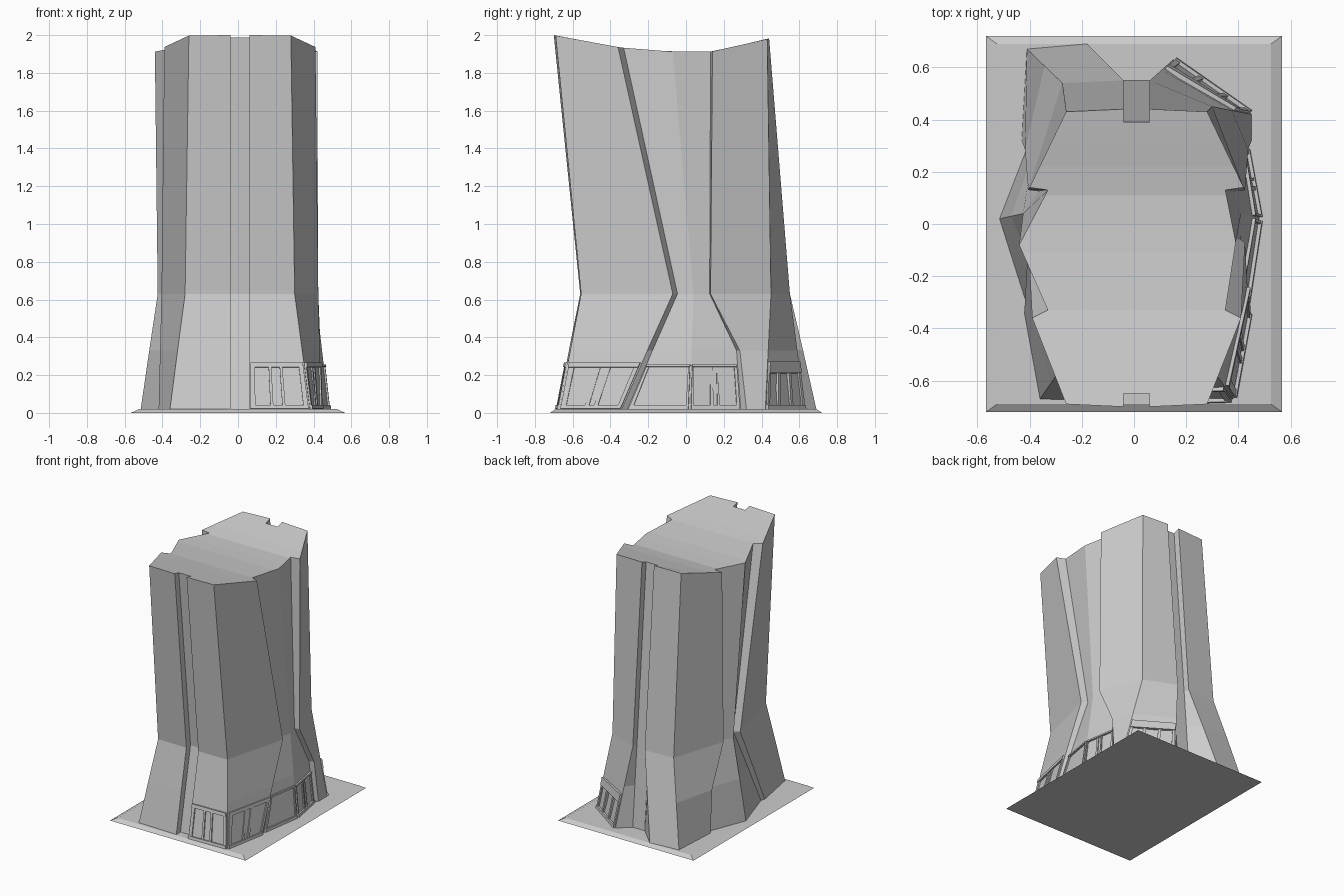
import bpy, bmesh
from mathutils import Vector

if "Cube" in bpy.data.objects:
    bpy.data.objects.remove(bpy.data.objects["Cube"], do_unlink=True)

grey = bpy.data.materials.new("pale_grey")
grey.use_nodes = True
colour = (0.6, 0.6, 0.6, 1)
grey.diffuse_color = colour
grey.node_tree.nodes["Principled BSDF"].inputs["Base Color"].default_value = colour


def finish(name, bm):
    bmesh.ops.recalc_face_normals(bm, faces=bm.faces)
    mesh = bpy.data.meshes.new(name)
    bm.to_mesh(mesh)
    bm.free()
    mesh.materials.append(grey)
    obj = bpy.data.objects.new(name, mesh)
    bpy.context.collection.objects.link(obj)
    return obj


def loft(bm, rings):
    """Skin a stack of closed rings and cap both ends; returns the top cap."""
    loops = [[bm.verts.new(p) for p in ring] for ring in rings]
    count = len(loops[0])
    for low, high in zip(loops, loops[1:]):
        for i in range(count):
            j = (i + 1) % count
            bm.faces.new((low[i], low[j], high[j], high[i]))
    bm.faces.new(loops[0][::-1])
    return bm.faces.new(loops[-1])


# Half outline of the tower: each corner at ground, waist and roof
CENTRE = 0.01
right_half = {
    "front_slot_floor": [(.05, -.63), (.05, -.51), (.05, -.65)],
    "front_slot_edge": [(.05, -.68), (.05, -.56), (.05, -.70)],
    "front_corner": [(.37, -.67), (.29, -.555), (.27, -.69)],
    "front_groove_edge": [(.43, -.34), (.415, -.07), (.40, -.36)],
    "front_groove_floor": [(.42, -.31), (.375, -.045), (.34, -.33)],
    "side_ridge": [(.47, .02), (.40, .04), (.38, -.07)],
    "back_groove_floor": [(.42, .29), (.375, .125), (.34, .13)],
    "back_groove_edge": [(.44, .32), (.415, .13), (.41, .14)],
    "back_corner": [(.44, .42), (.29, .45), (.27, .43)],
    "back_slot_edge": [(.14, .63), (.05, .55), (.05, .44)],
    "back_slot_floor": [(.05, .55), (.05, .50), (.05, .39)],
}
left_half = dict(right_half)
left_half["side_ridge"] = [(.525, .02), (.435, .04), (.45, -.08)]
left_half["back_corner"] = [(.42, .67), (.285, .54), (.27, .43)]
left_half["back_slot_edge"] = [(.19, .69), (.05, .55), (.05, .44)]

GROUND, KNEE, WAIST = 0.02, 0.33, 0.63


def roof_height(y):
    d = y - 0.05
    return 1.91 + (0.16 if d < 0 else 0.48) * d * d


def corner(half, name, level, side=1):
    """Corner point at ground, knee, waist or roof."""
    ground, waist, roof = (Vector(p) for p in half[name])
    if level == "knee":
        p = ground.lerp(waist, 0.5)
        if "back_groove" in name:
            p.y += 0.06
        z = KNEE
    else:
        p = {"ground": ground, "waist": waist, "roof": roof}[level]
        z = {"ground": GROUND, "waist": WAIST, "roof": roof_height(p.y)}[level]
    return Vector((CENTRE + side * p.x, p.y, z))


# Tower body with a dished roof
bm = bmesh.new()
rings = []
for level in ("ground", "knee", "waist", "roof"):
    ring = [corner(right_half, n, level) for n in right_half]
    ring += [corner(left_half, n, level, -1) for n in reversed(left_half)]
    rings.append(ring)
roof = loft(bm, rings)
for step in range(9):
    cap = [f for f in bm.faces if all(v.co.z > 1.8 for v in f.verts)]
    geom = cap + list({e for f in cap for e in f.edges})
    geom += list({v for f in cap for v in f.verts})
    cut = bmesh.ops.bisect_plane(bm, geom=geom, plane_no=(0, 1, 0),
                                 plane_co=(0, -0.55 + 0.11 * step, 0))
    for v in cut["geom_cut"]:
        if isinstance(v, bmesh.types.BMVert) and abs(v.co.x) < 0.2:
            v.co.z = roof_height(v.co.y)
finish("tower_body", bm)

# Sloped plinth
bm = bmesh.new()
loft(bm, [[(sx * w, sy * d, z) for sx, sy in ((-1, -1), (1, -1), (1, 1), (-1, 1))]
          for w, d, z in ((.567, .72, 0), (.525, .69, GROUND))])
finish("plinth", bm)


def window_wall(name, start, end, uprights, top=0.265, lintel=0.025):
    """Raised frame on the lower wall between two corners."""
    a, b = (corner(right_half, n, "ground") for n in (start, end))
    c, d = (corner(right_half, n, "knee") for n in (start, end))
    normal = (b - a).cross(c - a).normalized()
    bm = bmesh.new()

    def bar(u0, u1, z0, z1, depth):
        ring = []
        for u, z in ((u0, z0), (u1, z0), (u1, z1), (u0, z1)):
            v = (z - GROUND) / (KNEE - GROUND)
            ring.append(a.lerp(b, u).lerp(c.lerp(d, u), v))
        loft(bm, [[p + normal * h for p in ring] for h in (-0.01, depth)])

    bar(0.02, 0.98, GROUND, 0.04, 0.014)
    bar(0.02, 0.98, top - lintel, top, 0.014)
    for u0, u1 in uprights:
        bar(u0, u1, 0.04, top - lintel, 0.009)
    finish(name, bm)


# Ground floor glazing frames
window_wall("front_window_frame", "front_slot_edge", "front_corner",
            [(.02, .1), (.35, .4), (.55, .6), (.9, .98)])
window_wall("front_side_window_frame", "front_corner", "front_groove_edge",
            [(.02, .1), (.4, .46), (.54, .6), (.92, .98)])
window_wall("side_front_window_frame", "front_groove_floor", "side_ridge",
            [(.02, .08), (.94, .98)], top=0.255, lintel=0.012)
window_wall("side_back_window_frame", "side_ridge", "back_groove_floor",
            [(.02, .06), (.4, .46), (.54, .58), (.92, .98)], top=0.255, lintel=0.012)
window_wall("back_window_frame", "back_corner", "back_slot_edge",
            [(.02, .08), (.3, .36), (.62, .68), (.92, .98)], top=0.27, lintel=0.06)
